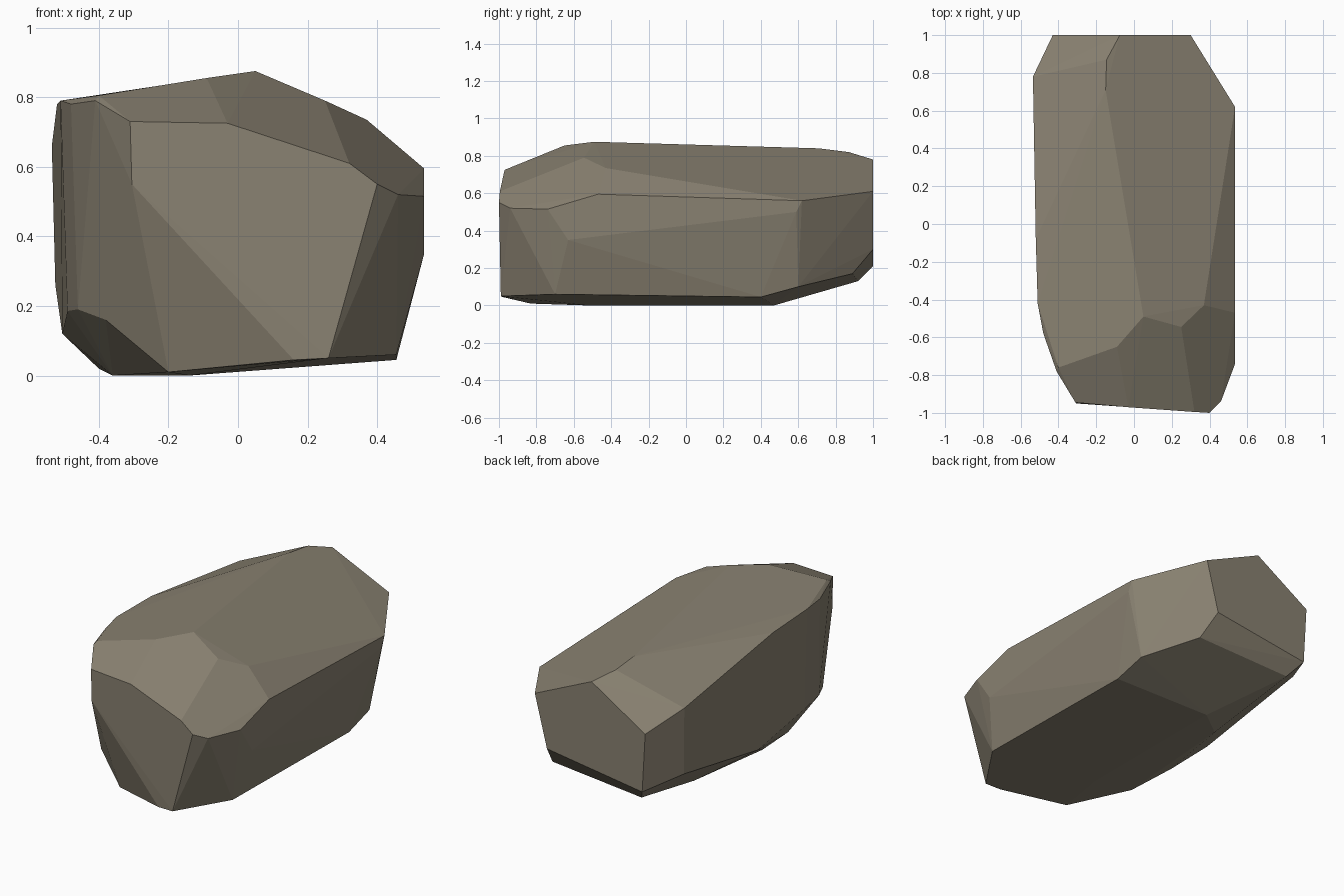
import bpy
import bmesh
import math
from mathutils import Vector

cube = bpy.data.objects.get("Cube")
if cube:
    bpy.data.objects.remove(cube, do_unlink=True)


def make_material(name, colour):
    """Plain flat stone colour for viewport and render."""
    material = bpy.data.materials.new(name)
    material.use_nodes = True
    material.diffuse_color = colour
    shader = next(n for n in material.node_tree.nodes if n.type == "BSDF_PRINCIPLED")
    shader.inputs["Base Color"].default_value = colour
    shader.inputs["Roughness"].default_value = 1
    return material


def make_hull(name, corners, material, unit):
    """Wrap a faceted convex stone around the given corners."""
    bm = bmesh.new()
    for corner in corners:
        bm.verts.new(Vector(corner) * unit)
    result = bmesh.ops.convex_hull(bm, input=bm.verts[:])
    inside = set(result["geom_interior"]) | set(result["geom_unused"])
    bmesh.ops.delete(bm, geom=[v for v in inside if isinstance(v, bmesh.types.BMVert)],
                     context="VERTS")
    # Merge nearly level triangles into broad chiselled facets
    bmesh.ops.dissolve_limit(bm, angle_limit=math.radians(2),
                             verts=bm.verts[:], edges=bm.edges[:])
    bmesh.ops.recalc_face_normals(bm, faces=bm.faces[:])
    mesh = bpy.data.meshes.new(name)
    bm.to_mesh(mesh)
    bm.free()
    mesh.materials.append(material)
    stone = bpy.data.objects.new(name, mesh)
    bpy.context.collection.objects.link(stone)
    return stone


# Corners of each side of the stone, in hundredths of a unit
front_side = [(-31, -94.5, 73), (-3, -97, 72.5), (32, -99.5, 61), (40, -100, 55),
              (26, -99, 5), (16, -98, 4.5), (-20, -83, 1), (-38, -75, 16),
              (-30.5, -95, 55), (46, -94, 52)]
back_side = [(-7.5, 100, 78), (30, 100, 61), (22, 100, 30), (-41, 100, 21),
             (-43, 100, 56)]
top_side = [(5, -49, 87.5), (-9, -65, 85.5), (25, -54.5, 79), (37, -43, 73.5),
            (-15, 71, 84), (-14.5, 87, 82), (-40, -76, 80.5)]
right_side = [(53.5, -47, 59.5), (53.5, -74, 51.5), (53.5, -63, 35),
              (53.5, 59, 50), (53.5, 62, 56), (45.5, -70, 6), (45.5, 40, 4.5),
              (45, 60, 10), (26, 89, 17)]
left_side = [(-53.5, 78, 66), (-52.5, 77, 26), (-52, -8, 78), (-51, -42, 79),
             (-48, -58, 78), (-41, -78, 79), (-50.5, 4, 12), (-49, -42, 18.5),
             (-46, -60, 19)]
under_side = [(-14, -52, 0), (-14, 47, 0), (-30, 35, 0), (-36, -45, 0),
              (-40, -15, 2), (-35, 92, 13)]

# One solid stone
stone_colour = make_material("warm grey stone", (0.25, 0.22, 0.165, 1))
make_hull("stone",
          front_side + back_side + top_side + right_side + left_side + under_side,
          stone_colour, unit=0.01)
